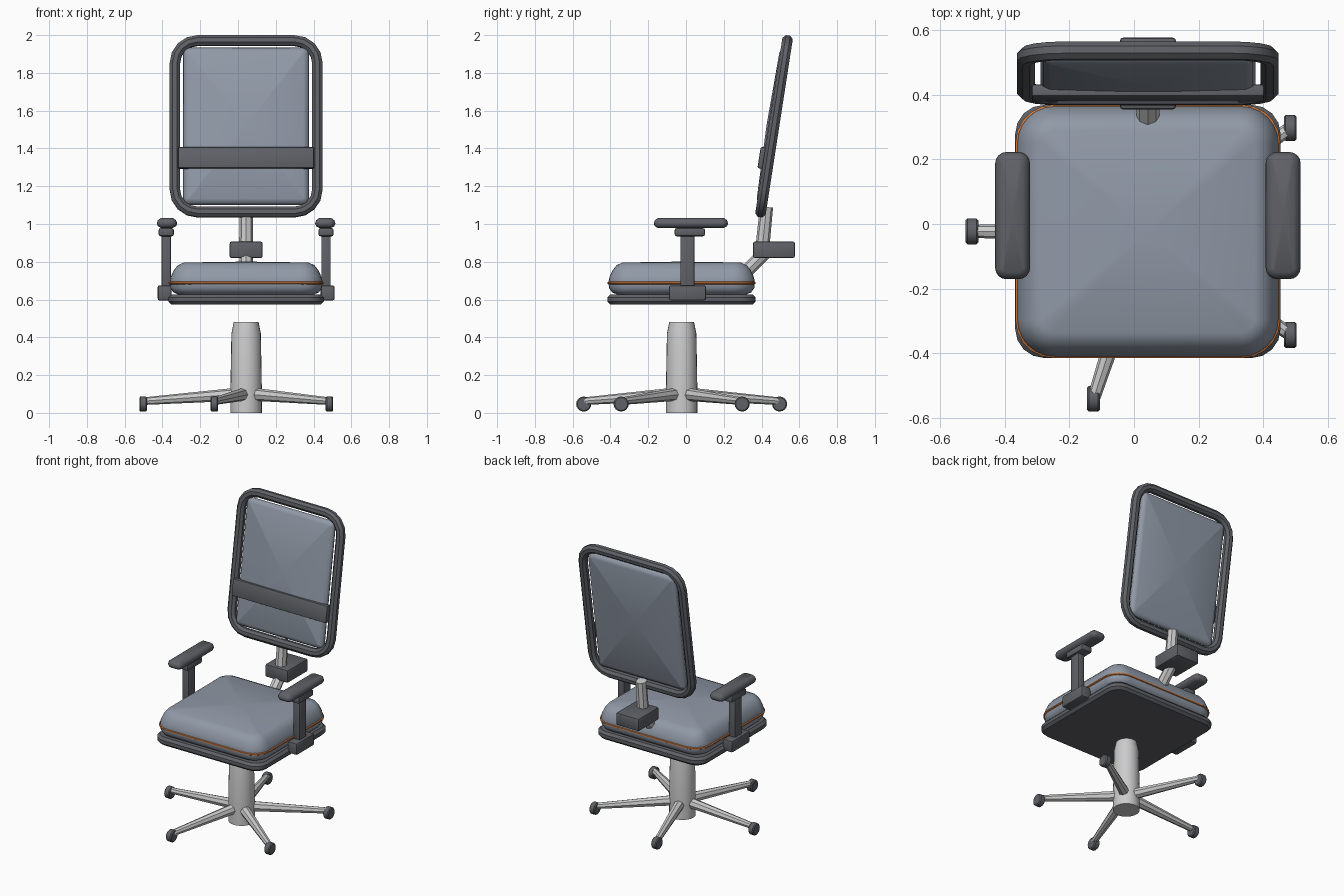
import bpy, bmesh
from math import pi, sin, cos, radians
from mathutils import Matrix, Vector

if "Cube" in bpy.data.objects:
    bpy.data.objects.remove(bpy.data.objects["Cube"], do_unlink=True)


def material(name, rgb):
    m = bpy.data.materials.new(name)
    m.use_nodes = True
    m.diffuse_color = (*rgb, 1)
    m.node_tree.nodes["Principled BSDF"].inputs["Base Color"].default_value = (*rgb, 1)
    return m


slate = material("slate fabric", (0.28, 0.32, 0.385))
dark = material("dark plastic", (0.115, 0.12, 0.135))
metal = material("brushed metal", (0.6, 0.6, 0.61))
orange = material("orange piping", (0.65, 0.2, 0.05))

CX, CY = 0.043, -0.023      # chair axis


def finish(name, bm, mat, matrix=Matrix(), angle=40):
    bmesh.ops.transform(bm, matrix=matrix, verts=bm.verts)
    bmesh.ops.recalc_face_normals(bm, faces=bm.faces)
    me = bpy.data.meshes.new(name)
    bm.to_mesh(me)
    bm.free()
    me.materials.append(mat)
    ob = bpy.data.objects.new(name, me)
    bpy.context.collection.objects.link(ob)
    bpy.ops.object.select_all(action="DESELECT")
    ob.select_set(True)
    bpy.context.view_layer.objects.active = ob
    bpy.ops.object.shade_smooth_by_angle(angle=radians(angle))
    return ob


def rounded_rect(hx, hy, r, z, segs):
    """Outline of a rectangle with rounded corners."""
    pts = []
    for k, (sx, sy) in enumerate([(1, 1), (-1, 1), (-1, -1), (1, -1)]):
        for i in range(segs + 1):
            a = (k + i / segs) * pi / 2
            pts.append((sx * (hx - r) + r * cos(a), sy * (hy - r) + r * sin(a), z))
    return pts


def loft(name, half, radius, profile, mat, matrix, closed=False, crown=0.0, segs=4, angle=40):
    """Stack rounded rectangles; profile holds (outset, height) pairs."""
    bm = bmesh.new()
    rings = [[bm.verts.new(p) for p in
              rounded_rect(half[0] + d, half[1] + d, max(radius + d, 0.004), z, segs)]
             for d, z in profile]
    pairs = list(zip(rings, rings[1:]))
    if closed:
        pairs.append((rings[-1], rings[0]))
    for a, b in pairs:
        for i in range(len(a)):
            j = (i + 1) % len(a)
            bm.faces.new((a[i], a[j], b[j], b[i]))
    if not closed:
        for ring, z in ((rings[0], profile[0][1] - crown), (rings[-1], profile[-1][1] + crown)):
            tip = bm.verts.new((0, 0, z))
            for i in range(len(ring)):
                bm.faces.new((ring[i], ring[(i + 1) % len(ring)], tip))
    return finish(name, bm, mat, matrix, angle)


def tube_profile(r, sides):
    return [(r * cos((i + 0.5) * 2 * pi / sides), r * sin((i + 0.5) * 2 * pi / sides))
            for i in range(sides)]


def slab_profile(low, high, bevel):
    return [(-bevel, low), (0, low + bevel), (0, high - bevel), (-bevel, high)]


def box(name, lo, hi, bevel, mat, matrix=Matrix()):
    lo, hi = Vector(lo), Vector(hi)
    bm = bmesh.new()
    bmesh.ops.create_cube(bm, size=1)
    bmesh.ops.scale(bm, vec=hi - lo, verts=bm.verts)
    bmesh.ops.translate(bm, vec=(lo + hi) / 2, verts=bm.verts)
    bmesh.ops.bevel(bm, geom=bm.edges[:], offset=bevel, segments=2, affect="EDGES", profile=0.5)
    return finish(name, bm, mat, matrix)


def rod(name, start, end, r1, r2, mat, sides=8, angle=30):
    start, end = Vector(start), Vector(end)
    axis = end - start
    bm = bmesh.new()
    bmesh.ops.create_cone(bm, cap_ends=True, segments=sides, radius1=r1, radius2=r2,
                          depth=axis.length)
    turn = axis.to_track_quat("Z", "Y").to_matrix().to_4x4()
    return finish(name, bm, mat, Matrix.Translation((start + end) / 2) @ turn, angle)


# Column, lathed from stacked sections
bm = bmesh.new()
sections = [(0.083, 0), (0.083, 0.14), (0.078, 0.42), (0.066, 0.48)]
rings = [[bm.verts.new((r * cos(i * pi / 12), r * sin(i * pi / 12), z)) for i in range(24)]
         for r, z in sections]
for a, b in zip(rings, rings[1:]):
    for i in range(24):
        bm.faces.new((a[i], a[(i + 1) % 24], b[(i + 1) % 24], b[i]))
bm.faces.new(rings[0])
bm.faces.new(rings[-1])
finish("column", bm, metal, Matrix.Translation((CX, CY, 0)))

# Five legs with casters
for k in range(5):
    a = pi + k * 2 * pi / 5
    hub = Vector((CX, CY, 0.102))
    tip = Vector((CX + 0.545 * cos(a), CY + 0.545 * sin(a), 0.062))
    rod(f"leg_{k + 1}", hub, tip, 0.036, 0.02, metal)
    wheel = Vector((tip.x, tip.y, 0.047))
    side = Vector((0.02, 0, 0))
    caster = rod(f"caster_{k + 1}", wheel - side, wheel + side, 0.04, 0.04, dark, 16)
    bevel = caster.modifiers.new("soft rim", "BEVEL")
    bevel.width, bevel.segments = 0.006, 1

# Seat
seat = Matrix.Translation((CX, CY, 0))
loft("seat_board", (0.411, 0.392), 0.09, slab_profile(0.573, 0.628, 0.016), dark, seat)
loft("seat_cushion", (0.405, 0.388), 0.115,
     [(-0.05, 0.625), (-0.02, 0.638), (-0.004, 0.66), (0, 0.69), (-0.006, 0.72),
      (-0.022, 0.755), (-0.044, 0.782), (-0.075, 0.796)],
     slate, seat, crown=0.005, segs=6, angle=60)
loft("seat_piping", (0.403, 0.385), 0.11,
     [(d, 0.688 + z) for d, z in tube_profile(0.008, 6)], orange, seat, closed=True, segs=5)

# Back support
rod("lower_post", (CX, 0.28, 0.71), (CX, 0.43, 0.86), 0.036, 0.036, metal)
rod("upper_post", (CX, 0.403, 0.86), (CX, 0.426, 1.09), 0.037, 0.035, metal)
box("tilt_housing", (CX - 0.087, 0.355, 0.82), (CX + 0.087, 0.577, 0.907), 0.01, dark)

# Backrest, built flat and then tilted upright (local z faces forward)
back = Matrix.Translation((CX, 0.466, 1.517)) @ Matrix.Rotation(pi / 2 - radians(8.8), 4, "X")
loft("back_frame", (0.377, 0.459), 0.12, tube_profile(0.03, 8), dark, back, closed=True)
loft("back_panel", (0.333, 0.421), 0.035,
     [(-0.03, -0.02), (-0.008, -0.012), (0, 0.004), (-0.008, 0.022), (-0.03, 0.032)],
     slate, back, crown=0.008, angle=60)
box("lumbar_band", (-0.36, -0.232, 0.015), (0.36, -0.118, 0.053), 0.008, dark, back)

# Armrests
for label, s in (("right", -1), ("left", 1)):
    def arm_box(part, inner, outer, y0, y1, z0, z1, bevel):
        xs = sorted((CX + s * inner, CX + s * outer))
        box(f"{label}_arm_{part}", (xs[0], y0, z0), (xs[1], y1, z1), bevel, dark)

    arm_box("bracket", 0.395, 0.468, -0.09, 0.105, 0.595, 0.675, 0.01)
    arm_box("post", 0.398, 0.448, -0.03, 0.045, 0.61, 0.95, 0.006)
    arm_box("collar", 0.383, 0.463, -0.06, 0.1, 0.935, 0.978, 0.01)
    loft(f"{label}_arm_pad", (0.054, 0.197), 0.035,
         [(-0.025, 0.978), (-0.006, 0.988), (0, 1.003), (-0.006, 1.02), (-0.022, 1.032)],
         dark, Matrix.Translation((CX + s * 0.419, 0.026, 0)), angle=50)
